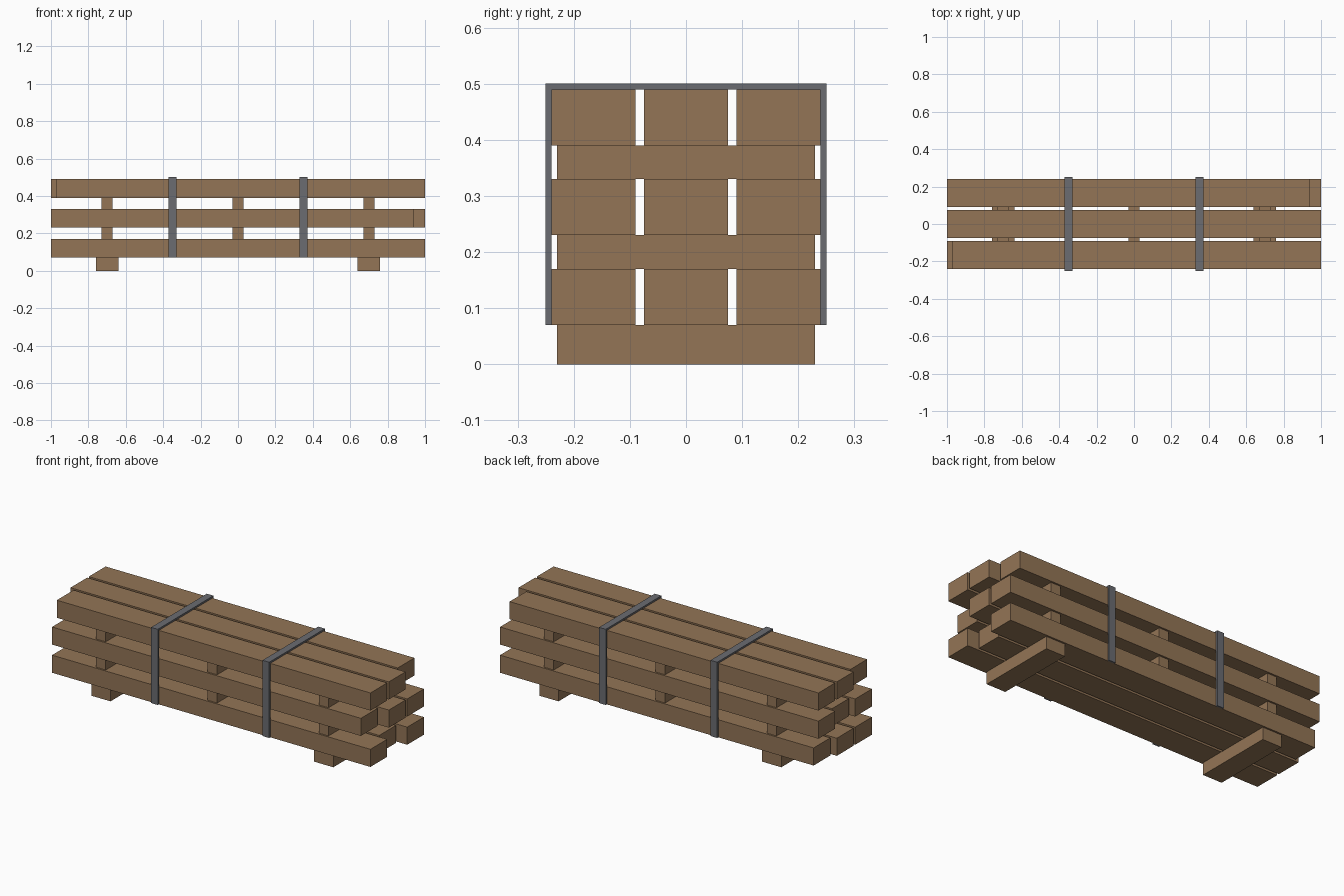
import bpy, bmesh

if "Cube" in bpy.data.objects:
    bpy.data.objects.remove(bpy.data.objects["Cube"])


def material(name, rgb):
    m = bpy.data.materials.new(name)
    m.diffuse_color = (*rgb, 1)
    m.use_nodes = True
    m.node_tree.nodes["Principled BSDF"].inputs["Base Color"].default_value = m.diffuse_color
    return m


WOOD = material("brown_wood", (0.292, 0.178, 0.093))
STEEL = material("grey_steel", (0.145, 0.150, 0.165))


def prism(name, profile, x0, x1, mat):
    """Extrude a (y, z) profile along x from x0 to x1."""
    bm = bmesh.new()
    face = bm.faces.new([bm.verts.new((x0, y, z)) for y, z in profile])
    ext = bmesh.ops.extrude_face_region(bm, geom=[face])
    moved = [g for g in ext["geom"] if isinstance(g, bmesh.types.BMVert)]
    bmesh.ops.translate(bm, verts=moved, vec=(x1 - x0, 0, 0))
    bmesh.ops.recalc_face_normals(bm, faces=bm.faces)
    mesh = bpy.data.meshes.new(name)
    bm.to_mesh(mesh)
    bm.free()
    mesh.materials.append(mat)
    obj = bpy.data.objects.new(name, mesh)
    bpy.context.collection.objects.link(obj)
    return obj


def box(name, x0, x1, y0, y1, z0, z1, mat):
    return prism(name, [(y0, z0), (y1, z0), (y1, z1), (y0, z1)], x0, x1, mat)


# Ground bearers
for x in (-0.7, 0.7):
    box("bearer", x - 0.06, x + 0.06, -0.23, 0.23, 0, 0.07, WOOD)

# Three layers of three planks, with staggered end cuts
ENDS = [(-1, 1), (-1, 0.94), (-0.97, 1)]
for layer in range(3):
    z = 0.07 + 0.16 * layer
    for row in range(3):
        y = (row - 1) * 0.165
        x0, x1 = ENDS[(row - 2 * layer) % 3]
        box("plank", x0, x1, y - 0.075, y + 0.075, z, z + 0.10, WOOD)

    # Spacer sticks between layers
    if layer < 2:
        for x in (-0.7, 0, 0.7):
            box("spacer", x - 0.03, x + 0.03, -0.23, 0.23, z + 0.10, z + 0.16, WOOD)

# Steel straps wrapped over the top and down both sides
STRAP = [(-0.25, 0.07), (-0.25, 0.50), (0.25, 0.50), (0.25, 0.07),
         (0.24, 0.07), (0.24, 0.49), (-0.24, 0.49), (-0.24, 0.07)]
for x in (-0.35, 0.35):
    prism("strap", STRAP, x - 0.021, x + 0.021, STEEL)
